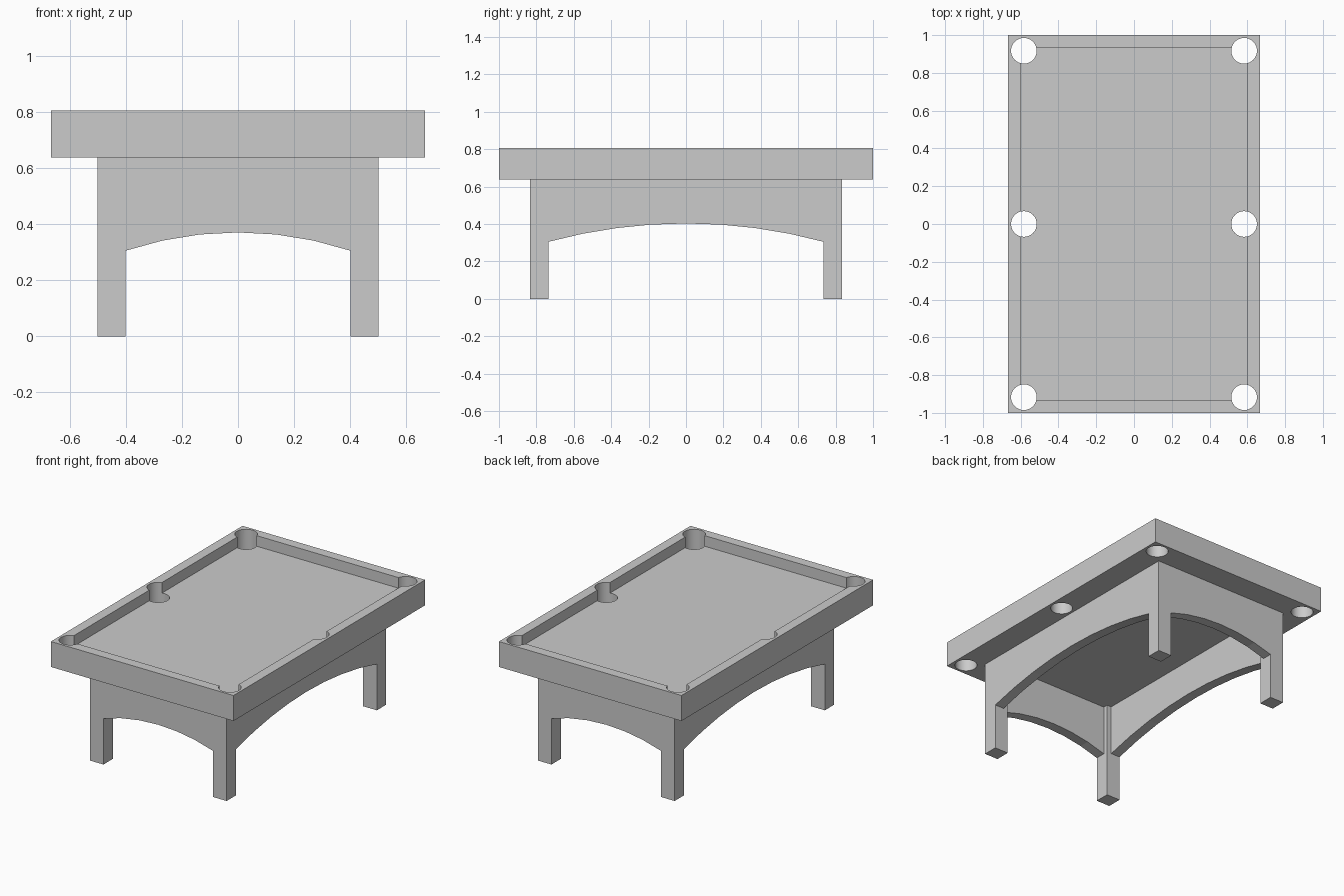
import bpy, bmesh
from math import sin, cos, asin, atan2, sqrt, pi
from mathutils import Vector

if "Cube" in bpy.data.objects:
    bpy.data.objects.remove(bpy.data.objects["Cube"])


def prism(name, points, direction):
    """Solid made by sweeping a closed outline along a direction."""
    bm = bmesh.new()
    face = bm.faces.new([bm.verts.new(p) for p in points])
    ext = bmesh.ops.extrude_face_region(bm, geom=[face])
    bmesh.ops.translate(bm, vec=Vector(direction),
                        verts=[g for g in ext["geom"] if isinstance(g, bmesh.types.BMVert)])
    bmesh.ops.recalc_face_normals(bm, faces=bm.faces)
    mesh = bpy.data.meshes.new(name)
    bm.to_mesh(mesh)
    bm.free()
    ob = bpy.data.objects.new(name, mesh)
    bpy.context.collection.objects.link(ob)
    return ob


def box(name, hx, hy, z0, z1):
    return prism(name, [(-hx, -hy, z0), (hx, -hy, z0), (hx, hy, z0), (-hx, hy, z0)],
                 (0, 0, z1 - z0))


def cut(target, cutter):
    """Subtract the cutter for good and delete it."""
    mod = target.modifiers.new("cut", "BOOLEAN")
    mod.operation = "DIFFERENCE"
    mod.solver = "EXACT"
    mod.object = cutter
    bpy.context.view_layer.objects.active = target
    bpy.ops.object.modifier_apply(modifier=mod.name)
    bpy.data.objects.remove(cutter)


def arch(half, spring, apex, segments):
    """Arched opening outline (u, z) reaching below the floor."""
    rise = apex - spring
    r = (half * half + rise * rise) / (2 * rise)
    a = asin(half / r)
    pts = [(-half, -0.1), (half, -0.1)]
    for i in range(segments + 1):
        t = a - 2 * a * i / segments
        pts.append((r * sin(t), apex - r + r * cos(t)))
    return pts


# Base: legs with arched aprons
base = box("leg_base", 0.5, 0.833, 0, 0.637)
cut(base, box("cavity_long", 0.4, 0.766, -0.1, 0.8))
cut(base, box("cavity_wide", 0.433, 0.735, -0.1, 0.8))
cut(base, prism("end_arch", [(u, -1, z) for u, z in arch(0.4, 0.305, 0.37, 6)], (0, 2, 0)))
cut(base, prism("side_arch", [(-1, u, z) for u, z in arch(0.735, 0.305, 0.403, 8)], (2, 0, 0)))

# Table top: slab with sunken playing surface and six through pockets
top = box("table_top", 0.667, 1.0, 0.637, 0.805)
cut(top, box("playing_surface", 0.602, 0.935, 0.735, 0.9))
for x in (-0.583, 0.583):
    for y in (-0.917, 0, 0.917):
        ring = [(x + 0.068 * cos(2 * pi * i / 32), y + 0.068 * sin(2 * pi * i / 32), 0.5)
                for i in range(32)]
        cut(top, prism("pocket", ring, (0, 0, 0.5)))

# Smooth pocket walls, crisp edges elsewhere
bpy.ops.object.select_all(action="DESELECT")
top.select_set(True)
bpy.context.view_layer.objects.active = top
bpy.ops.object.shade_smooth_by_angle()
